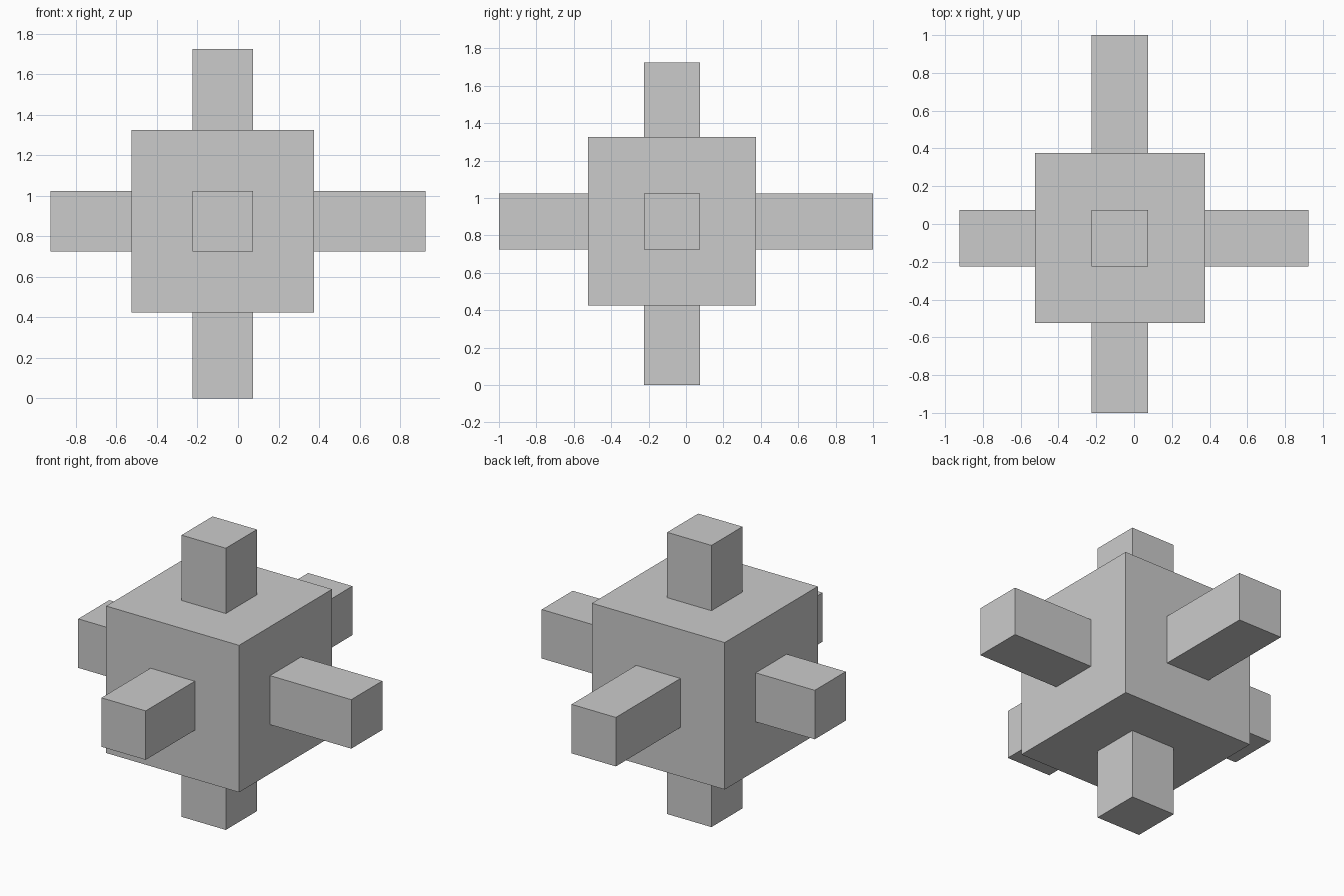
import bpy
from mathutils import Vector

if "Cube" in bpy.data.objects:
    bpy.data.objects.remove(bpy.data.objects["Cube"])

CENTRE = Vector((-0.075, -0.075, 0.875))
HALF = 0.45     # half the core cube's side
THICK = 0.30    # arm thickness


def box(name, centre, size):
    bpy.ops.mesh.primitive_cube_add(size=1, location=centre)
    obj = bpy.context.object
    obj.name = obj.data.name = name
    obj.scale = size
    bpy.ops.object.transform_apply(location=False, rotation=False, scale=True)
    return obj


# Central cube
box("core", CENTRE, (2 * HALF,) * 3)

# Six square arms, one per cube face: (name, axis, direction, length)
arms = [
    ("left_arm", 0, -1, 0.40),
    ("right_arm", 0, 1, 0.55),
    ("front_arm", 1, -1, 0.475),
    ("back_arm", 1, 1, 0.625),
    ("bottom_arm", 2, -1, 0.425),
    ("top_arm", 2, 1, 0.40),
]
for name, axis, direction, length in arms:
    centre = CENTRE.copy()
    centre[axis] += direction * (HALF + length / 2)
    size = [THICK] * 3
    size[axis] = length
    box(name, centre, size)
